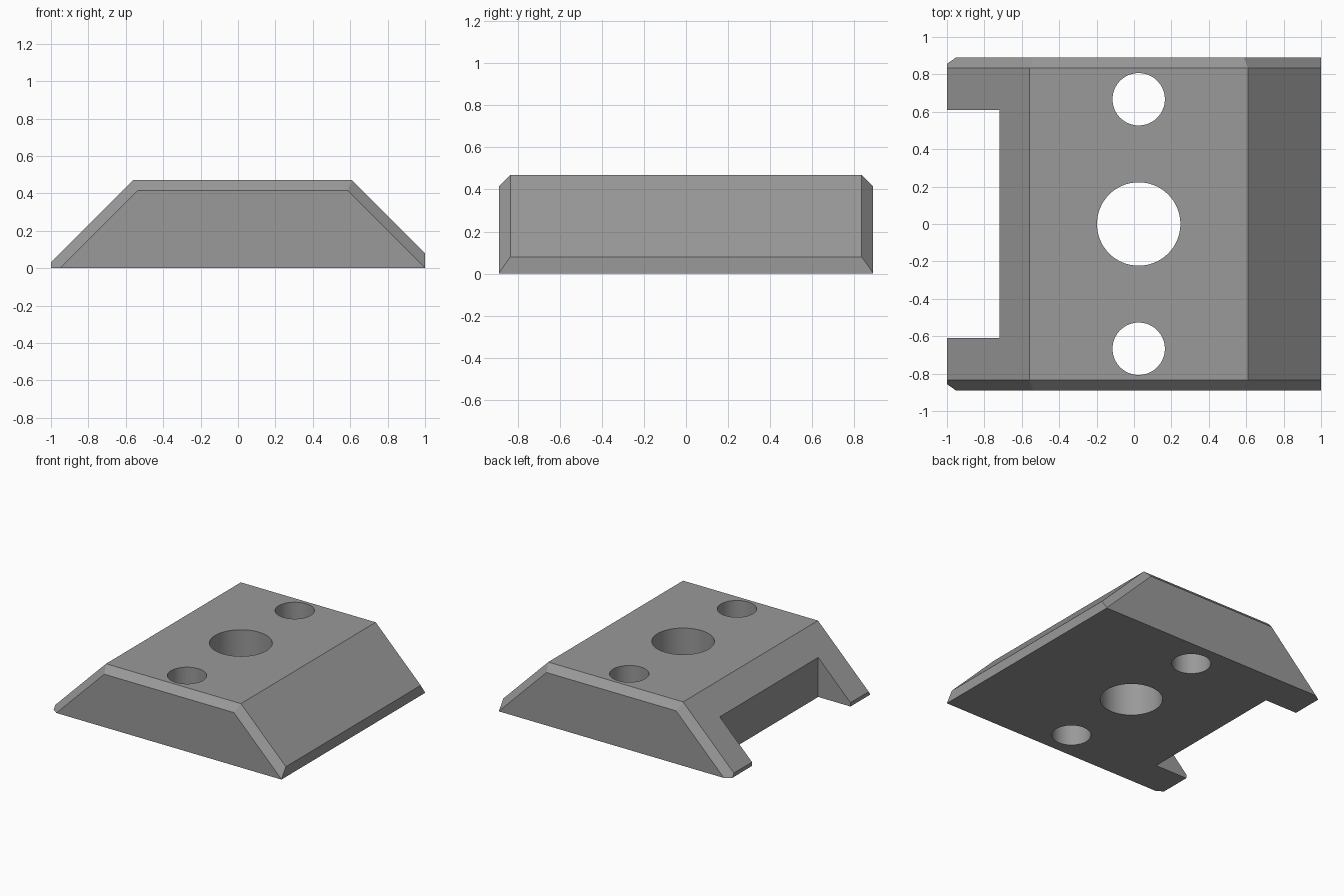
import bpy, bmesh
from mathutils import Vector

if "Cube" in bpy.data.objects:
    bpy.data.objects.remove(bpy.data.objects["Cube"])

H, HY, C = 0.47, 0.89, 0.055      # height, half depth, edge chamfer

grey = bpy.data.materials.new("grey")
grey.diffuse_color = (0.32, 0.32, 0.32, 1)
grey.use_nodes = True
grey.node_tree.nodes["Principled BSDF"].inputs["Base Color"].default_value = grey.diffuse_color


def slice_off(bm, point, normal):
    """Cut away everything on the normal side of a plane and cap the cut."""
    geom = bm.verts[:] + bm.edges[:] + bm.faces[:]
    res = bmesh.ops.bisect_plane(bm, geom=geom, plane_co=point, plane_no=normal,
                                 clear_outer=True, dist=1e-5)
    edges = [e for e in res["geom_cut"] if isinstance(e, bmesh.types.BMEdge)]
    bmesh.ops.contextual_create(bm, geom=edges)


# Wedge-sided block with chamfered front and back rims
bm = bmesh.new()
bmesh.ops.create_cube(bm, size=1)
for v in bm.verts:
    v.co = (v.co.x * 2, v.co.y * 2 * HY, (v.co.z + 0.5) * H)
left, right = Vector((-1, 0, 1)).normalized(), Vector((1, 0, 1)).normalized()
slopes = [(Vector((-0.56, 0, H)), left), (Vector((0.61, 0, H)), right)]
for p, n in slopes:
    slice_off(bm, p, n)
for s in (-1, 1):
    side = Vector((0, s, 0))
    for p, n in slopes + [(Vector((0, 0, H)), Vector((0, 0, 1)))]:
        slice_off(bm, p + side * (HY - C), n + side)
bmesh.ops.recalc_face_normals(bm, faces=bm.faces[:])
mesh = bpy.data.meshes.new("clamp_block")
bm.to_mesh(mesh)
bm.free()
block = bpy.data.objects.new("clamp_block", mesh)
bpy.context.collection.objects.link(block)
mesh.materials.append(grey)


def cut(cutter, name):
    """Subtract a helper object from the block."""
    cutter.name = name
    cutter.hide_render = True
    cutter.data.materials.append(grey)
    mod = block.modifiers.new(name, 'BOOLEAN')
    mod.operation, mod.solver, mod.object = 'DIFFERENCE', 'EXACT', cutter
    bpy.context.view_layer.objects.active = block
    bpy.ops.object.modifier_apply(modifier=name)
    bpy.data.objects.remove(cutter)


# Centre bore and two bolt holes
for y, r in ((0, 0.223), (0.667, 0.14), (-0.667, 0.14)):
    bpy.ops.mesh.primitive_cylinder_add(vertices=64, radius=r, depth=2, location=(0.025, y, 0))
    cut(bpy.context.object, "hole_cutter")

# Notch in the left side
bpy.ops.mesh.primitive_cube_add(size=1, location=(-1.22, 0, 0))
bpy.context.object.scale = (1, 1.22, 2)
cut(bpy.context.object, "notch_cutter")

# Smooth hole walls, sharp edges elsewhere
bpy.ops.object.select_all(action='DESELECT')
block.select_set(True)
bpy.context.view_layer.objects.active = block
bpy.ops.object.shade_smooth_by_angle(angle=0.4)
